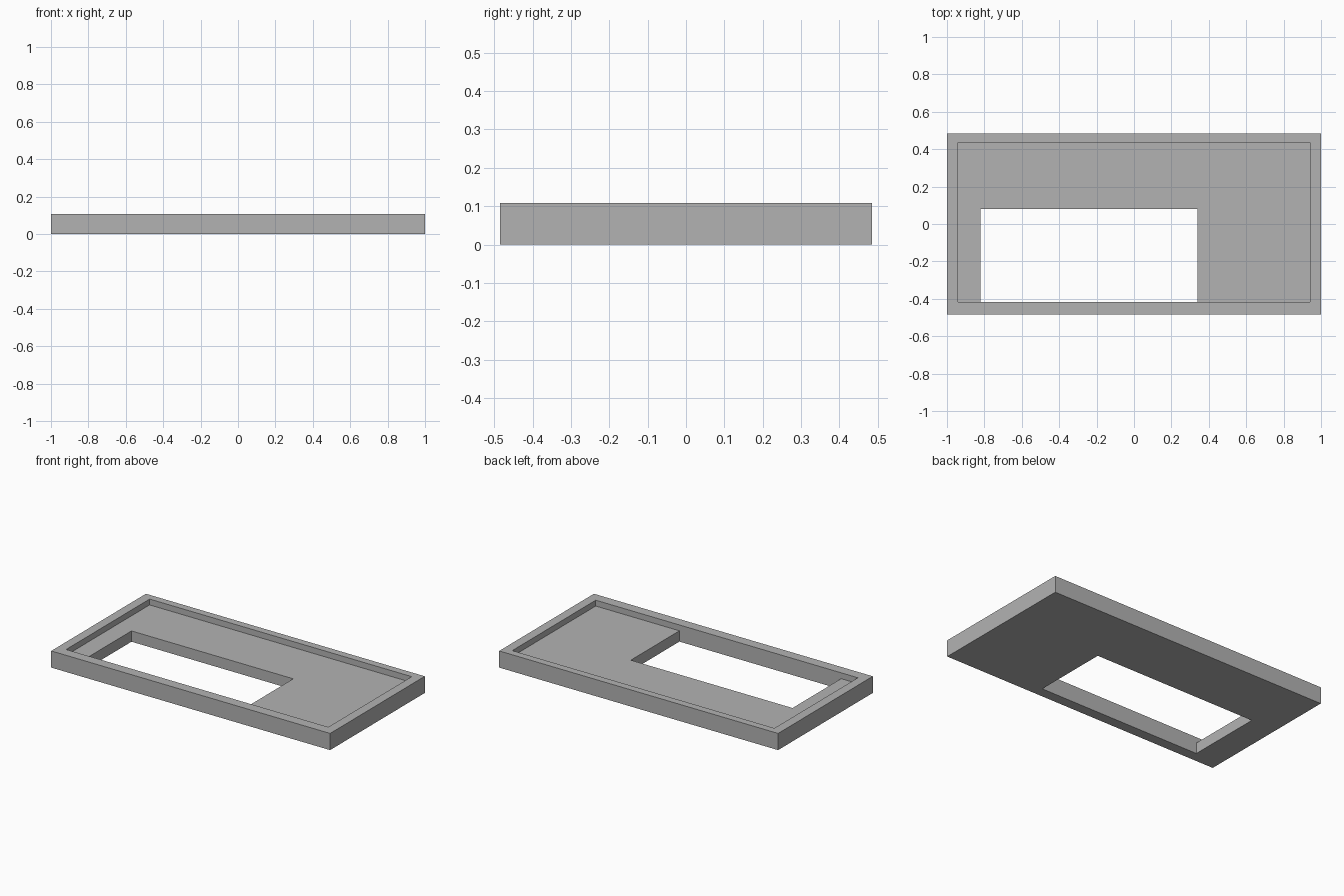
import bpy

if "Cube" in bpy.data.objects:
    bpy.data.objects.remove(bpy.data.objects["Cube"], do_unlink=True)

grey = bpy.data.materials.new("plain grey")
colour = (0.45, 0.45, 0.45, 1)
grey.diffuse_color = colour
grey.use_nodes = True
grey.node_tree.nodes["Principled BSDF"].inputs["Base Color"].default_value = colour


def box(name, low, high):
    """Box spanning two opposite corners."""
    middle = [(a + b) / 2 for a, b in zip(low, high)]
    bpy.ops.mesh.primitive_cube_add(size=1, location=middle)
    obj = bpy.context.object
    obj.name = name
    obj.scale = [b - a for a, b in zip(low, high)]
    bpy.ops.object.transform_apply(location=True, rotation=False, scale=True)
    obj.data.materials.append(grey)
    return obj


def cut(target, cutter):
    """Subtract the cutter from the target, then discard the cutter."""
    cutter.hide_render = True
    bpy.context.view_layer.objects.active = target
    mod = target.modifiers.new("cut", "BOOLEAN")
    mod.operation = "DIFFERENCE"
    mod.solver = "EXACT"
    mod.object = cutter
    bpy.ops.object.modifier_apply(modifier=mod.name)
    bpy.data.objects.remove(cutter, do_unlink=True)


height, floor = 0.108, 0.07
inner_front = -0.418  # recess and opening share this front wall

# Tray slab
tray = box("tray", (-1, -0.485, 0), (1, 0.485, height))

# Shallow recess leaving a raised rim
cut(tray, box("recess_cutter", (-0.94, inner_front, floor), (0.94, 0.437, 0.2)))

# Rectangular opening right through the floor
cut(tray, box("opening_cutter", (-0.82, inner_front, -0.1), (0.34, 0.08, 0.2)))
